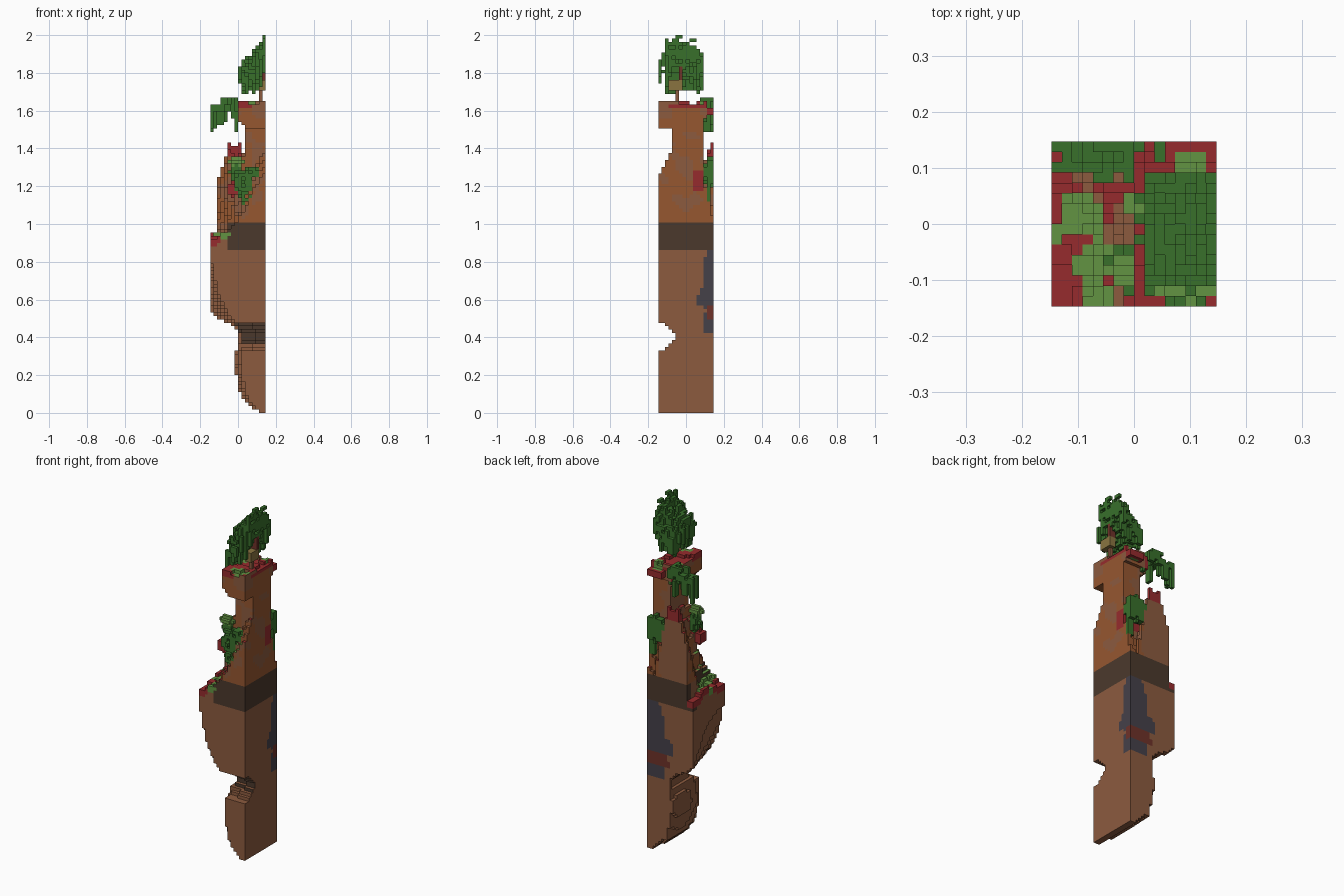
import bpy, bmesh, random
from mathutils import Vector, noise

if "Cube" in bpy.data.objects:
    bpy.data.objects.remove(bpy.data.objects["Cube"])
random.seed(4)
N, H = 16, 109
U = 2 / H            # edge length of one block


# Colours
def linear(c):
    return c / 12.92 if c <= 0.04045 else ((c + 0.055) / 1.055) ** 2.4


PALETTE = {"brown_rock": "8C5B3F", "orange_rock": "965730", "dark_rock": "4B392C",
           "grey_ore": "454149", "red_ore": "6E3229", "red_grass": "962B2D",
           "light_green": "629442", "leaf_green": "38702B", "tan_wood": "8A7440"}
MATS = {}
for mat_name, code in PALETTE.items():
    m = bpy.data.materials.new(mat_name)
    m.use_nodes = True
    rgba = [linear(int(code[n:n + 2], 16) / 255) for n in (0, 2, 4)] + [1]
    m.diffuse_color = rgba
    m.node_tree.nodes["Principled BSDF"].inputs["Base Color"].default_value = rgba
    MATS[mat_name] = m
NAMES = list(PALETTE)


# Helpers
def curve(t, points):
    if t <= points[0][0]:
        return points[0][1]
    for (a, va), (b, vb) in zip(points, points[1:]):
        if t <= b:
            return va + (vb - va) * (t - a) / (b - a)
    return points[-1][1]


def wobble(i, j, k, scale):
    return noise.noise(Vector((i, j, k)) * scale + Vector((3.3, 7.1, 1.7)))


def build(name, cells, colour):
    """Skin a set of blocks; colour is a material name or a rule(cell, axis, side)."""
    bm = bmesh.new()
    verts = {}

    def corner(p):
        if p not in verts:
            verts[p] = bm.verts.new(((p[0] - N / 2) * U, (p[1] - N / 2) * U, p[2] * U))
        return verts[p]

    for c in sorted(cells):
        for axis in range(3):
            for side in (0, 1):
                nb = list(c)
                nb[axis] += 2 * side - 1
                if tuple(nb) in cells:
                    continue
                a, b = (axis + 1) % 3, (axis + 2) % 3
                ring = []
                for da, db in ((0, 0), (1, 0), (1, 1), (0, 1)):
                    p = list(c)
                    p[axis] += side
                    p[a] += da
                    p[b] += db
                    ring.append(corner(tuple(p)))
                face = bm.faces.new(ring if side else ring[::-1])
                key = colour if isinstance(colour, str) else colour(c, axis, side)
                face.material_index = NAMES.index(key)
    mesh = bpy.data.meshes.new(name)
    bm.to_mesh(mesh)
    bm.free()
    for n in NAMES:
        mesh.materials.append(MATS[n])
    bpy.context.collection.objects.link(bpy.data.objects.new(name, mesh))


def blob(centre, radii, gaps=0.0):
    return {(i, j, k) for i in range(N) for j in range(N) for k in range(H)
            if sum(((p - c) / r) ** 2 for p, c, r in zip((i, j, k), centre, radii)) <= 1
            and random.random() >= gaps}


# Rock pillar: underside edge at the front and back, by height
BACK = [(0, 14.5), (1, 13), (4, 9.5), (8, 8.5), (13, 7.3), (16, 7.2), (19, 8.5),
        (22, 8.5), (25, 6), (27, 2), (29, 0.5), (33, 0)]
FRONT = [(0, 14.5), (2, 11.8), (5, 10.2), (11, 9), (16, 9.5), (20, 9.5), (23, 9),
         (26, 7), (30, 4), (35, 2), (40, 1), (46, 0)]
PEAK = [(1, 49), (2, 68), (3, 71), (4, 74), (5, 78), (8, 78), (9, 74), (10, 70), (11, 65), (13, 55)]
SLOPE = [(0, 50), (2, 51), (5, 52), (8, 56), (10, 60), (12, 65), (15, 69)]
SHOULDER = [(4, 51), (6, 60), (7, 65), (8, 70), (9, 74), (10, 82)]


def height(i, j):
    h = curve(i, SLOPE) - max(0, j - 12) * 4
    if i > 6:
        h += min(j, 4) * 2 if j < 13 else 0
    if 4 <= j <= 12:
        h = max(h, curve(i, SHOULDER) - (4 if j > 10 else 0) * (i < 10))
    if i < 14:
        h = max(h, curve(i, PEAK) - (15 - j) * 3)
    return max(50, h + 2 * wobble(i, j, 0, 0.4) * (i < 10))


rock = set()
for i in range(N):
    for j in range(N):
        for k in range(round(height(i, j))):
            t = j / 15
            left = curve(k, FRONT) * (1 - t) + curve(k, BACK) * t
            if k < 20:
                left -= 4 * t * (1 - t)
            notch = 5 * (1 - abs(k - 21.5) / 4.5)
            if notch > 0:
                notch += (15 - i) * 0.25
            if i >= left - 0.5 and j >= notch:
                rock.add((i, j, k))
        # Flared table on top of the pillar, with a thin lip at the back
        for k in range(82, 89 + (wobble(i, j, 5, 0.35) > -0.1)):
            rim = 8 + max(0, 84 - k)
            back = 12 + (k > 84) + 2 * (k > 85 and i > 10)
            if i >= rim and j <= back and (j < 14 or k < 88):
                rock.add((i, j, k))

ORE = [(22, 0), (23, 2.1), (27, 2.2), (29, 1.6), (31, 4), (34, 4.1), (36, 2.6), (47, 1.5)]
# Mossy patches on the ledges: x, y, radius
MOSS = [(2.5, 8.5, 2.3), (4.5, 3.5, 2.7), (4, 1, 1.6), (8, 9.5, 1.3), (0, 6.5, 1.1),
        (13, 1.5, 2.2), (10.5, 1.5, 1.5), (13, 13, 1.9)]


def grass(i, j):
    mossy = any((i - x) ** 2 + (j - y) ** 2 <= r * r for x, y, r in MOSS)
    return "light_green" if mossy else "red_grass"


def rock_colour(c, axis, side):
    i, j, k = c
    n = wobble(i, j, k, 0.23)
    if axis == 2 and side and k >= 47:
        bare = 52 < k < 74 and n > 0.1
        return "brown_rock" if bare else grass(i, j)
    soil = (i, j, k + 1) not in rock or (i, j, k + 2) not in rock
    if soil and i < 7 and 47 < k < 52:
        return grass(i, j)
    if k > 73 and i < 9 and j > 12 or k > 87 and n > -0.1 or k > 85 and j > 13:
        return grass(i, j)
    if 64 <= k <= 69 and (i > 9 and 10 <= j <= 12 or 3 <= i <= 6 and j < 12):
        return "red_grass"
    if 47 <= k <= 54 and (i >= 5 or j >= 14):
        return "dark_rock"
    if 20 <= k <= 25 and 0 < j < 8 and axis == 1:
        return "dark_rock"
    if 27 <= k <= 30 and i + n * 4 > 8 and j > 13:
        return "red_ore"
    if 22 < k < 47 and (15 - i) * 0.45 + 15 - j < curve(k, ORE) + 0.6 * n:
        return "grey_ore"
    if k > 54:
        flank = axis == 1 and side and i < 11
        if not flank and (k < 60 + 14 * n or 80 < k < 87 + 6 * n or n > 0.02):
            return "orange_rock"
    return "brown_rock"


build("rock_pillar", rock, rock_colour)

# Tree canopy: sloping leaf mass with hanging strands round the rim
leaves = set()
for i in range(8, N):
    for j in range(13):
        edge = abs(j - 6) / 6
        rim = i < 10 or j < 3 or j > 10
        if (i == 8 or j < 2) and random.random() < 0.45:
            continue
        top = round(107.5 - 1.15 * (15 - i) - 3 * edge ** 4 - random.choice((0, 0, 1, 2)))
        if i == 15 and j in (5, 8):
            top = H - 1
        low = top - (4 if rim else 8)
        if random.random() < (0.4 if rim else 0.12):
            low = random.randint(97, 99) if j < 2 else random.randint(92, 96)
        for k in range(low, top + 1):
            if k < 97 or random.random() > 0.16:
                leaves.add((i, j, k))
build("tree_canopy", leaves, "leaf_green")

# Floating bush with strands at the back
bush = set()
for i in range(10):
    for j in range(12, N):
        if (i in (0, 8, 9) or j == 12) and random.random() < 0.55:
            continue
        low = 87 if random.random() > 0.28 else random.randint(81, 85)
        top = 88 if i < 2 or random.random() < 0.5 else 90
        bush |= {(i, j, k) for k in range(low, top + 1) if k < 86 or random.random() > 0.12}
build("hanging_bush", bush - rock, "leaf_green")

# Shrubs on the ledges
front = (blob((9, 2.5, 66), (3, 2.5, 3.5), 0.2) | blob((11.5, 2, 68), (2.5, 2, 2.5), 0.2)
         | blob((10, 1.5, 62), (2.2, 2, 3), 0.2) | blob((7, 4, 69), (2, 2, 2.5), 0.2))
build("front_shrub", front - rock, "leaf_green")
build("front_moss", blob((7, 3, 72), (2, 1.5, 1.3), 0.1) - rock - front, "light_green")
build("red_shrub", blob((6, 3, 64), (1.6, 1.6, 2.5), 0.1) - rock - front, "red_grass")
back = (blob((13, 14.5, 69), (3.2, 2.2, 4.2), 0.15) | blob((11, 14.5, 69), (3, 2.2, 2.5), 0.15)
        | blob((14.5, 14, 63), (1, 1, 3), 0.1))
build("back_shrub", back - rock, "leaf_green")

# Trunk, with a round tan burl below the leaves
build("tree_stem", {(14, 5, k) for k in range(89, 93)}, "brown_rock")
build("tree_burl", blob((14.5, 4.5, 94), (1.2, 2, 2)), "tan_wood")
build("tree_trunk", {(i, 6, k) for i in (14, 15) for k in range(95, 100)} - leaves, "red_ore")
